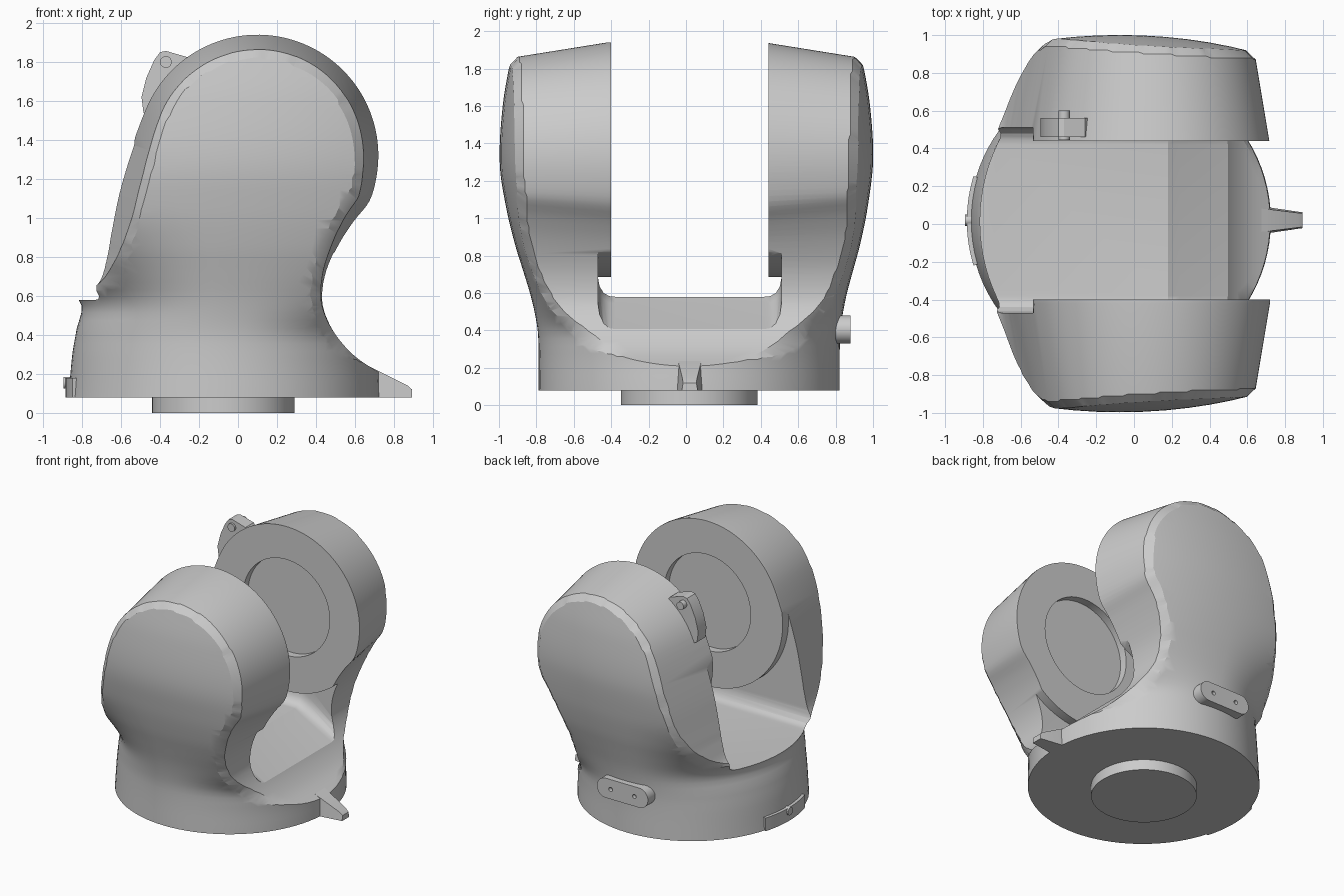
import bpy, bmesh, math
from mathutils import Vector

if "Cube" in bpy.data.objects:
    bpy.data.objects.remove(bpy.data.objects["Cube"])


def spline(keys, t):
    """Smooth interpolation of rows (t, v1, v2, ...)."""
    t = min(max(t, keys[0][0]), keys[-1][0])
    i = 0
    while i < len(keys) - 2 and t > keys[i + 1][0]:
        i += 1

    def slope(j, k):
        a, b = keys[max(j - 1, 0)], keys[min(j + 1, len(keys) - 1)]
        return (b[k] - a[k]) / (b[0] - a[0])
    h = keys[i + 1][0] - keys[i][0]
    u = (t - keys[i][0]) / h
    return [(2*u**3 - 3*u*u + 1) * keys[i][k] + (u**3 - 2*u*u + u) * h * slope(i, k)
            + (3*u*u - 2*u**3) * keys[i + 1][k] + (u**3 - u*u) * h * slope(i + 1, k)
            for k in range(1, len(keys[0]))]


def loft(name, rings):
    """Skin closed rings of equal length and cap both ends."""
    bm = bmesh.new()
    rows = [[bm.verts.new(p) for p in r] for r in rings]
    n = len(rows[0])
    for a, b in zip(rows, rows[1:]):
        for i in range(n):
            j = (i + 1) % n
            bm.faces.new((a[i], a[j], b[j], b[i]))
    bm.faces.new(rows[0][::-1])
    bm.faces.new(rows[-1])
    bmesh.ops.recalc_face_normals(bm, faces=bm.faces)
    me = bpy.data.meshes.new(name)
    bm.to_mesh(me)
    bm.free()
    ob = bpy.data.objects.new(name, me)
    bpy.context.collection.objects.link(ob)
    return ob


def prism(name, pts, axis, lo, hi):
    """Extrude a 2D outline along x, y or z."""
    put = {'x': lambda p, d: (d, p[0], p[1]),
           'y': lambda p, d: (p[0], d, p[1]),
           'z': lambda p, d: (p[0], p[1], d)}[axis]
    return loft(name, [[put(p, d) for p in pts] for d in (lo, hi)])


def circle(cx, cy, r, n=48):
    return [(cx + r * math.cos(2 * math.pi * i / n), cy + r * math.sin(2 * math.pi * i / n))
            for i in range(n)]


def activate(ob):
    bpy.ops.object.select_all(action='DESELECT')
    ob.select_set(True)
    bpy.context.view_layer.objects.active = ob


def boolean(ob, cutter, op='DIFFERENCE'):
    m = ob.modifiers.new("cut", 'BOOLEAN')
    m.operation, m.solver, m.object = op, 'EXACT', cutter
    activate(ob)
    bpy.ops.object.modifier_apply(modifier=m.name)
    bpy.data.objects.remove(cutter, do_unlink=True)


CX, HX, HZ, GY = -0.075, 0.10, 1.32, 0.02   # base centre, pivot centre, gap centre

# Side shell: z, half width, front radius, back radius
SHELL = [(.08, .805, .80, .795), (.3, .805, .80, .775), (.42, .812, .84, .755),
         (.57, .84, 1.15, .735), (.72, .882, 1.45, .9), (.85, .92, 1.62, 1.15),
         (1.05, .965, 1.7, 1.6), (1.3, .998, 1.7, 1.7), (1.6, .982, 1.7, 1.7),
         (1.85, .94, 1.7, 1.7), (2.05, .9, 1.7, 1.7)]


def shell_cy(z):
    return 0.017 - 0.015 * min(max((z - .4) / .8, 0), 1)


def in_shell(x, y, z):
    w, af, ab = spline(SHELL, z)
    a = af if x > CX else ab
    return ((x - CX) / a) ** 2 + ((y - shell_cy(z)) / w) ** 2 < 1


rings = []
for i in range(51):
    z = .08 + 1.97 * i / 50
    w, af, ab = spline(SHELL, z)
    ring = []
    for k in range(88):
        c, s = math.cos(math.pi * k / 44), math.sin(math.pi * k / 44)
        ring.append((CX + (af if c > 0 else ab) * c, shell_cy(z) + w * s, z))
    rings.append(ring)
shell = loft("side_shell", rings)

# Front silhouette: flare, neck, round head, leaning back
ctrl = [(.85, 0), (.85, .1), (.80, .165), (.72, .21), (.60, .29), (.505, .395), (.45, .5),
        (.432, .6), (.455, .73), (.52, .87), (.595, .985)]
ctrl += [(HX + .62 * math.cos(math.radians(a)), HZ + .62 * math.sin(math.radians(a)))
         for a in range(-22, 147, 12)]
ctrl += [(-.48, 1.54), (-.56, 1.32), (-.62, 1.12), (-.66, .92), (-.68, .8), (-.72, .67),
         (-.84, .56), (-.93, .42), (-.95, .2), (-.95, 0)]
keys = [(i, *p) for i, p in enumerate(ctrl)]
N = (len(ctrl) - 1) * 4
prof = [Vector(spline(keys, i / 4)) for i in range(N + 1)]
INSET_F = [(.4, 0), (.7, .02), (1.2, .08), (2, .08)]
INSET_B = [(.55, 0), (.7, .07), (1.0, .11), (1.5, .08), (2, .08)]


def side_rows(sgn):
    """Rows of the tapered, chamfered silhouette from the middle outwards."""
    rows = [[], [], [], []]
    for i, p in enumerate(prof):
        t = (prof[min(i + 1, N)] - prof[max(i - 1, 0)]).normalized()
        inward = Vector((-t.y, t.x))
        amount = spline(INSET_F if p.x > HX else INSET_B, p.y)[0]

        def at(y, extra=0):
            q = p + inward * (amount * min(max((y - .42) / .5, 0), 1.2) + extra)
            return q
        hit = None
        for k in range(110):
            q = at(k * .01)
            if in_shell(q.x, sgn * k * .01, q.y):
                hit = k * .01
        y = max(hit, .05) if hit is not None else .3
        c = .1 * min(1, max(0, (y - .3) / .3)) if hit is not None else 0
        for row, yy, q in ((0, min(.42, .8 * (y - .03)), p), (1, y - .03, at(y - .03)),
                           (2, y + .07, at(y, c)), (3, 1.25, at(y, c))):
            rows[row].append((q.x, sgn * yy, q.y))
    return rows


body = loft("fork_body", side_rows(-1)[::-1] + side_rows(1))
boolean(body, shell, 'INTERSECT')

# Channel between the arms: filleted floor, round pads left standing, then narrowed slot
floor = [(-1.2, .58), (.18, .58), (.24, .545), (.52, .395), (1.2, .32)]
lifts = [(.49, .10), (.482, .055), (.46, .02), (.43, .003), (.40, 0)]
lifts = [(-a, b) for a, b in lifts] + lifts[::-1]
channel = loft("channel_cutter", [[(x, GY + dy, z + dz) for x, z in floor]
                                  + [(1.2, GY + dy, 2.3), (-1.2, GY + dy, 2.3)]
                                  for dy, dz in lifts])
boolean(channel, prism("pad_cutter", circle(HX, HZ, .635, 96), 'y', -1, 1))
boolean(body, channel)
boolean(body, prism("slot_cutter", [(-1.3, .64), (1.3, .64), (1.3, 2.4), (-1.3, 2.4)],
                    'y', GY - .42, GY + .42))

# Round sockets in both inner faces
boolean(body, prism("socket_cutter", circle(HX, HZ, .365, 72), 'y', GY - .48, GY + .48))

# Round boss under the base
boss = prism("base_boss", circle(CX, .017, .365, 72), 'z', 0, .1)

# Pointer at the front of the base
pointer = loft("pointer", [[(x, GY - h, .08), (x, GY + h, .08),
                            (x, GY + .85 * h, top), (x, GY - .85 * h, top)]
                           for x, h, top in ((.6, .078, .275), (.7, .07, .225),
                                             (.87, .045, .14), (.893, .042, .12))])

# Curved scale plate with pin at the back
plate = loft("scale_plate", [[(CX + r * math.cos(a), .017 + r * math.sin(a), z)
                              for r, z in ((.74, .08), (.81, .08), (.81, .18), (.74, .18))]
                             for a in [math.pi + math.radians(d) for d in range(-17, 18, 2)]])
pin = prism("scale_pin", circle(.02, .155, .03, 24), 'x', -.92 + .025, -.82)

# Oval cover with two holes on the side
oval = []
for k in range(48):
    a = 2 * math.pi * k / 48
    oval.append((-.08 + (.14 if math.cos(a) > 0 else -.14) + .075 * math.cos(a),
                 .405 + .075 * math.sin(a)))
cover = prism("side_cover", oval, 'y', .72, .88)
for dx in (-.1, .1):
    boolean(cover, prism("hole_cutter", circle(-.08 + dx, .405, .016, 16), 'y', .85, .95))

# Stop tab with pin at the back of one arm
tab = prism("stop_tab", [(-.40, 1.50), (-.485, 1.54), (-.495, 1.62), (-.47, 1.72), (-.43, 1.81),
                         (-.40, 1.85), (-.37, 1.857), (-.26, 1.825), (-.20, 1.75)],
            'y', .46, .56)
tab_pin = prism("tab_pin", circle(-.37, 1.80, .03, 24), 'y', .445, .6)

for ob in (body, boss, pointer, plate, pin, cover, tab, tab_pin):
    activate(ob)
    bpy.ops.object.shade_smooth_by_angle(angle=math.radians(28))
